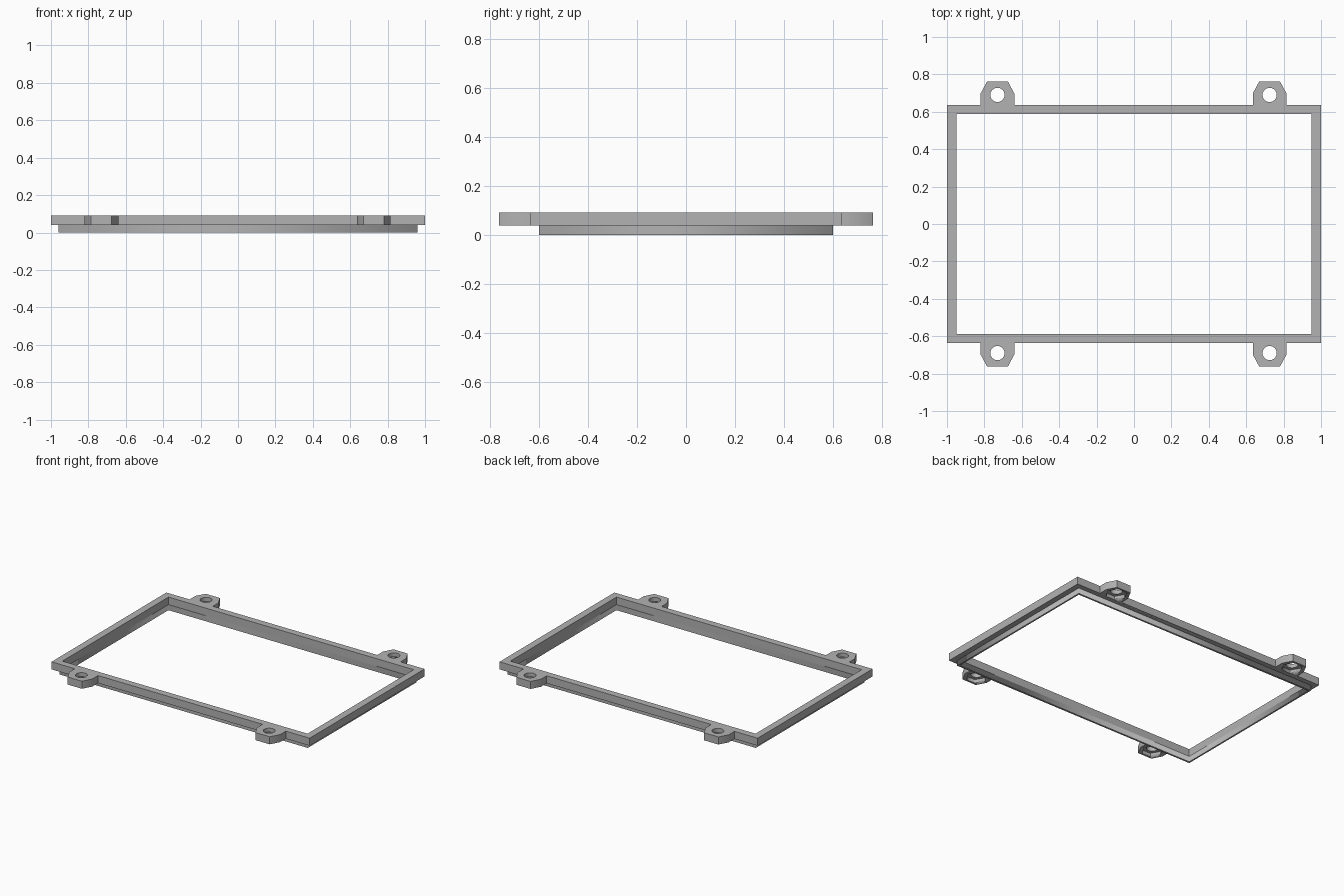
import bpy, bmesh, math

if "Cube" in bpy.data.objects:
    bpy.data.objects.remove(bpy.data.objects["Cube"], do_unlink=True)

GREY = (0.45, 0.45, 0.45, 1)
grey = bpy.data.materials.new("matte grey")
grey.use_nodes = True
grey.diffuse_color = GREY
grey.node_tree.nodes["Principled BSDF"].inputs["Base Color"].default_value = GREY

BOTTOM, STEP, TOP = 0.0, 0.039, 0.092
RIM_X, RIM_Y = 1.0, 0.635
TAB_XS, HOLE_Y = (-0.73, 0.725), 0.69


def rectangle(x, y):
    return [(-x, -y), (x, -y), (x, y), (-x, y)]


def ring(cx, cy, radius, sides):
    steps = [2 * math.pi * i / sides for i in range(sides)]
    return [(cx + radius * math.cos(a), cy + radius * math.sin(a)) for a in steps]


def plate(name, loops, low, high):
    """Flat plate: the first loop is the outline, the others are holes."""
    curve = bpy.data.curves.new(name, "CURVE")
    curve.dimensions, curve.fill_mode = "2D", "BOTH"
    curve.extrude = (high - low) / 2
    for loop in loops:
        spline = curve.splines.new("POLY")
        spline.points.add(len(loop) - 1)
        for point, (x, y) in zip(spline.points, loop):
            point.co = (x, y, 0, 1)
        spline.use_cyclic_u = True
    shape = bpy.data.objects.new(name, curve)
    bpy.context.collection.objects.link(shape)
    bpy.context.view_layer.update()
    graph = bpy.context.evaluated_depsgraph_get()
    mesh = bpy.data.meshes.new_from_object(shape.evaluated_get(graph))
    bpy.data.objects.remove(shape, do_unlink=True)
    # Weld the caps to the walls and set the height
    bm = bmesh.new()
    bm.from_mesh(mesh)
    bmesh.ops.remove_doubles(bm, verts=bm.verts, dist=0.0001)
    bmesh.ops.translate(bm, verts=bm.verts, vec=(0, 0, (low + high) / 2))
    bmesh.ops.recalc_face_normals(bm, faces=bm.faces)
    bm.to_mesh(mesh)
    bm.free()
    mesh.materials.clear()
    mesh.materials.append(grey)
    obj = bpy.data.objects.new(name, mesh)
    bpy.context.collection.objects.link(obj)
    return obj


def smooth(obj):
    bpy.ops.object.select_all(action="DESELECT")
    obj.select_set(True)
    bpy.context.view_layer.objects.active = obj
    bpy.ops.object.shade_smooth_by_angle()


# Rim outline with two chamfered screw tabs on each long side
tab = [(-0.09, RIM_Y), (-0.09, 0.698), (-0.055, 0.763)]
tab += [(-x, y) for x, y in reversed(tab)]
back = [(-RIM_X, RIM_Y)]
for cx in TAB_XS:
    back += [(cx + x, y) for x, y in tab]
back.append((RIM_X, RIM_Y))
outline = back + [(x, -y) for x, y in reversed(back)]

opening = rectangle(0.95, 0.587)
centres = [(x, y) for x in TAB_XS for y in (-HOLE_Y, HOLE_Y)]
holes = [ring(x, y, 0.038, 32) for x, y in centres]
rim = plate("upper_rim", [outline, opening] + holes, STEP, TOP)

# Stepped lip below the rim
plate("lower_lip", [rectangle(0.961, 0.6), opening], BOTTOM, STEP)

# Hexagonal nut pockets in the underside of the tabs
for i, (x, y) in enumerate(centres):
    cutter = plate(f"nut_pocket_cutter_{i + 1}", [ring(x, y, 0.068, 6)],
                   STEP - 0.02, STEP + 0.025)
    cutter.hide_render = True
    cutter.hide_set(True)
    cutter.display_type = "WIRE"
    cut = rim.modifiers.new("nut pocket", "BOOLEAN")
    cut.operation, cut.solver, cut.object = "DIFFERENCE", "EXACT", cutter

smooth(rim)
